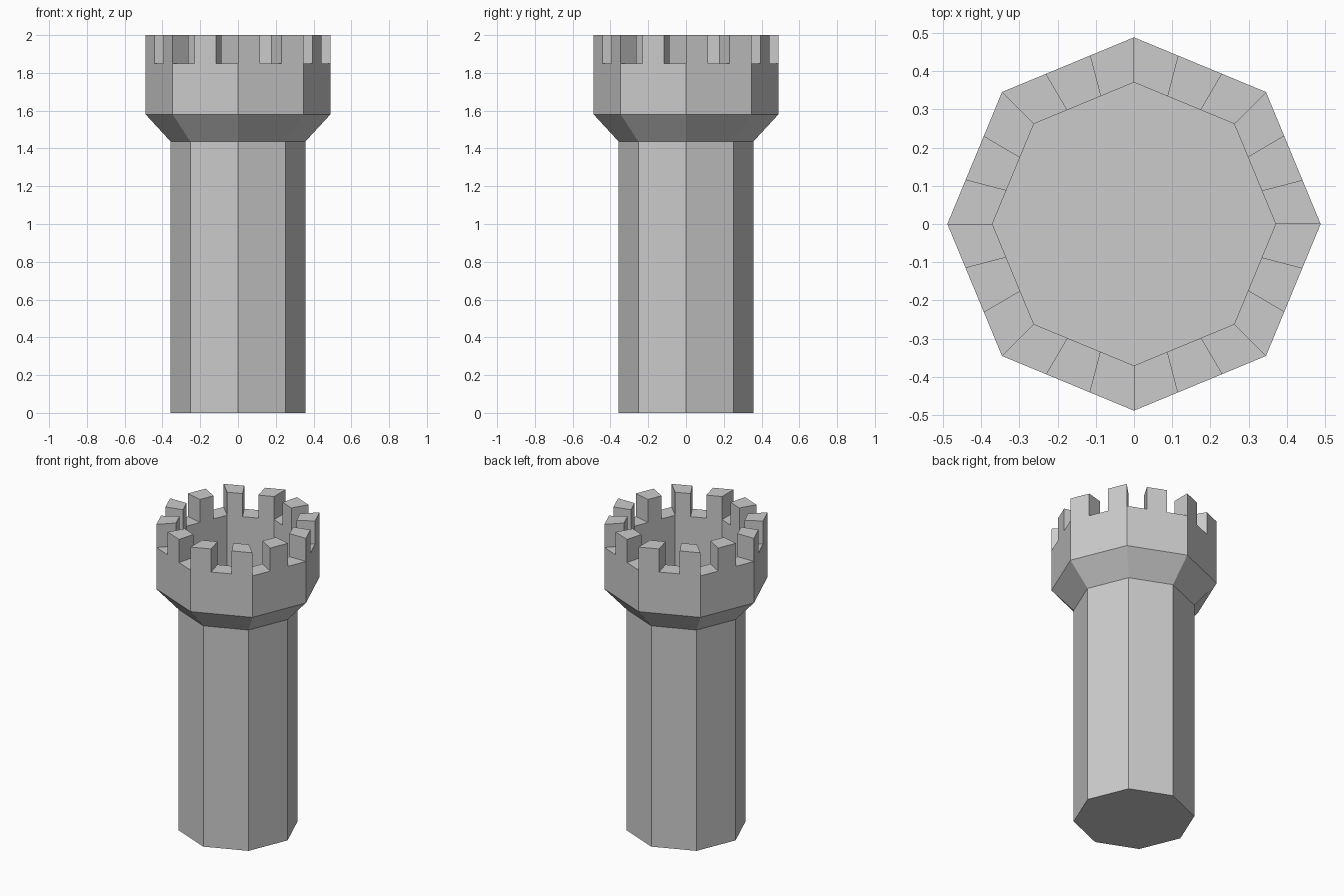
import bpy, bmesh
from math import cos, sin, tau, radians

if "Cube" in bpy.data.objects:
    bpy.data.objects.remove(bpy.data.objects["Cube"])

SIDES, CUTS = 8, 3          # octagon, each side split in three for the battlements
N = SIDES * CUTS


def octagon_ring(bm, radius, z):
    """Ring of points along an octagon, a corner on +x, sides cut in thirds."""
    corners = [(radius * cos(tau * i / SIDES), radius * sin(tau * i / SIDES))
               for i in range(SIDES + 1)]
    ring = []
    for (x0, y0), (x1, y1) in zip(corners, corners[1:]):
        for k in range(CUTS):
            t = k / CUTS
            ring.append(bm.verts.new((x0 + (x1 - x0) * t, y0 + (y1 - y0) * t, z)))
    return ring


# profile (radius, z): shaft, flare, parapet, rim, inner wall, floor
profile = [(0.357, 0), (0.357, 1.437), (0.489, 1.58), (0.489, 1.85),
           (0.371, 1.85), (0.371, 1.50)]
RIM = 3

bm = bmesh.new()
rings = [octagon_ring(bm, r, z) for r, z in profile]
rim_faces = []
for level, (a, b) in enumerate(zip(rings, rings[1:])):
    for i in range(N):
        j = (i + 1) % N
        face = bm.faces.new((a[i], a[j], b[j], b[i]))
        if level == RIM:
            rim_faces.append(face)

# underside and fighting platform
bm.faces.new(rings[0][::-1])
bm.faces.new(rings[-1])

# merlons: raise every second rim face
raised = bmesh.ops.extrude_discrete_faces(bm, faces=rim_faces[::2])["faces"]
for face in raised:
    for v in face.verts:
        v.co.z = 2.0

# merge the flat pieces back into whole octagon sides
bmesh.ops.dissolve_limit(bm, angle_limit=radians(1), verts=bm.verts[:], edges=bm.edges[:])
bmesh.ops.recalc_face_normals(bm, faces=bm.faces[:])

mesh = bpy.data.meshes.new("castle_tower")
bm.to_mesh(mesh)
bm.free()
tower = bpy.data.objects.new("castle_tower", mesh)
bpy.context.collection.objects.link(tower)
